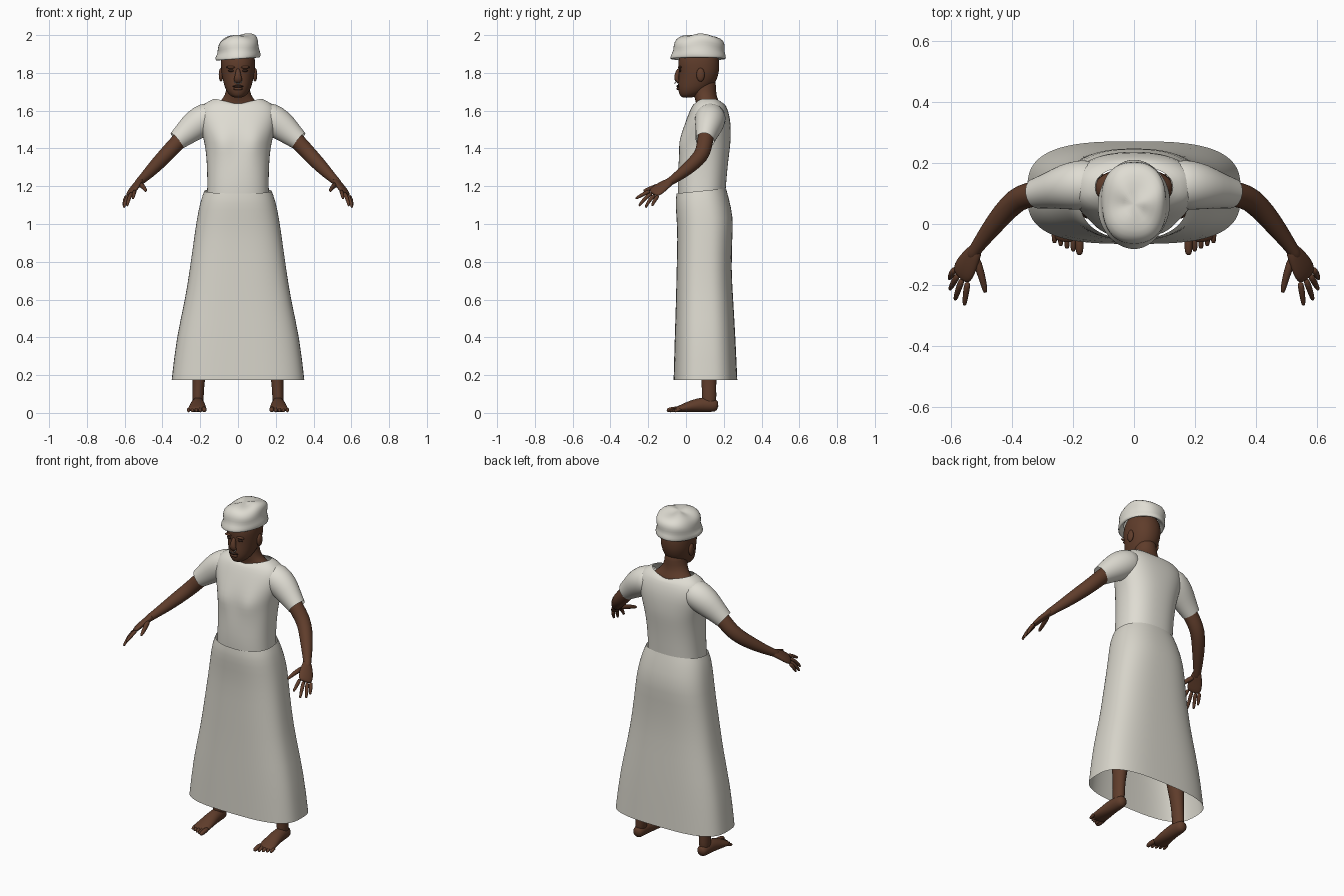
import bpy, bmesh, math
from mathutils import Vector


def material(name, rgb):
    m = bpy.data.materials.new(name)
    m.diffuse_color = (*rgb, 1)
    return m


SHIRT = material("white_cloth", (0.74, 0.72, 0.65))
SKIRT = material("skirt_cloth", (0.68, 0.66, 0.59))
SKIN = material("brown_skin", (0.115, 0.046, 0.024))
DARK = material("dark_brown", (0.03, 0.014, 0.009))


def skin_rings(name, rings, mat, cap_start=True, cap_end=True, subsurf=1, deform=None):
    """Bridge a list of equal vertex rings into one smooth surface."""
    bm = bmesh.new()
    rows = [[bm.verts.new(p) for p in ring] for ring in rings]
    n = len(rows[0])
    for a, b in zip(rows, rows[1:]):
        for i in range(n):
            bm.faces.new((a[i], a[(i + 1) % n], b[(i + 1) % n], b[i]))
    if cap_start:
        bm.faces.new(rows[0][::-1])
    if cap_end:
        bm.faces.new(rows[-1])
    if deform:
        for v in bm.verts:
            deform(v.co)
    bmesh.ops.recalc_face_normals(bm, faces=bm.faces)
    me = bpy.data.meshes.new(name)
    bm.to_mesh(me)
    bm.free()
    me.materials.append(mat)
    me.shade_smooth()
    ob = bpy.data.objects.new(name, me)
    bpy.context.collection.objects.link(ob)
    if subsurf:
        ob.modifiers.new("smooth", 'SUBSURF').levels = subsurf
        ob.modifiers["smooth"].render_levels = subsurf
    return ob


def spow(v, e):
    return math.copysign(abs(v) ** e, v)


def loft(name, levels, mat, seg=32, cx=0, **kw):
    """levels: (z, half width, front y, back y, superellipse power)."""
    rings = []
    for z, rx, yf, yb, n in levels:
        ring = []
        for i in range(seg):
            t = 2 * math.pi * i / seg
            ring.append((cx + rx * spow(math.cos(t), 2 / n),
                         (yf + yb) / 2 + (yb - yf) / 2 * spow(math.sin(t), 2 / n), z))
        rings.append(ring)
    return skin_rings(name, rings, mat, **kw)


def tube(name, path, mat, s=1, side=(0, 1, 0), seg=14, round_end=True, **kw):
    """path: (x, y, z, radius along side, radius across); s mirrors in x."""
    pts = [Vector(p[:3]) for p in path]
    rad = [p[3:] if len(p) == 5 else (p[3], p[3]) for p in path]
    if round_end:
        d = (pts[-1] - pts[-2]).normalized()
        a, b = rad[-1]
        pts.append(pts[-1] + d * min(a, b) * 0.8)
        rad.append((a * 0.55, b * 0.55))
    rings = []
    for i, p in enumerate(pts):
        d = (pts[min(i + 1, len(pts) - 1)] - pts[max(i - 1, 0)]).normalized()
        u = Vector(side)
        u = (u - d * u.dot(d)).normalized()
        w = d.cross(u)
        ring = []
        for k in range(seg):
            t = 2 * math.pi * k / seg
            q = p + u * rad[i][0] * math.cos(t) + w * rad[i][1] * math.sin(t)
            ring.append((q.x * s, q.y, q.z))
        rings.append(ring)
    return skin_rings(name, rings, mat, **kw)


def ball(name, centre, size, mat):
    bm = bmesh.new()
    bmesh.ops.create_uvsphere(bm, u_segments=16, v_segments=10, radius=1)
    for v in bm.verts:
        v.co = Vector(centre) + Vector([a * b for a, b in zip(v.co, size)])
    me = bpy.data.meshes.new(name)
    bm.to_mesh(me)
    bm.free()
    me.materials.append(mat)
    me.shade_smooth()
    bpy.context.collection.objects.link(bpy.data.objects.new(name, me))


# Long skirt, open at waist and hem, slightly higher at the back
def skirt_shape(c):
    if c.z > 1.1:
        c.z += 0.1 * (c.y - 0.08)


loft("skirt", [(1.175, .178, -.05, .212, 2.3), (1.13, .197, -.057, .225, 2.4),
               (1.03, .218, -.05, .252, 2.5), (.93, .232, -.045, .245, 2.6),
               (.76, .256, -.05, .24, 2.7), (.6, .28, -.053, .25, 2.8),
               (.4, .327, -.06, .262, 2.9), (.175, .352, -.066, .272, 3)],
     SKIRT, seg=40, cap_start=False, cap_end=False, deform=skirt_shape)


# Shirt body with bust shaping and a scooped neckline
def shirt_shape(c):
    if c.y < 0.06:
        for bx in (-.085, .085):
            c.y -= 0.026 * math.exp(-((c.x - bx) / .06) ** 2 - ((c.z - 1.43) / .06) ** 2)
    if c.z > 1.64:
        c.z -= 0.03 * max(0, 1 - abs(c.x) / .12)


loft("shirt", [(1.12, .165, -.04, .205, 2.4), (1.2, .163, -.046, .212, 2.4),
               (1.3, .164, -.042, .22, 2.4), (1.38, .17, -.03, .23, 2.4),
               (1.43, .178, -.022, .236, 2.4), (1.48, .192, -.018, .238, 2.4),
               (1.55, .208, 0, .236, 2.5), (1.605, .205, .022, .222, 2.5),
               (1.64, .178, .04, .205, 2.4), (1.663, .128, .052, .19, 2.2)],
     SHIRT, cap_start=False, cap_end=False, deform=shirt_shape)

# Neck and upper chest, head
loft("neck", [(1.58, .15, .05, .19, 2), (1.625, .127, .053, .187, 2), (1.65, .095, .052, .175, 2),
              (1.68, .068, .04, .16, 2), (1.73, .06, .03, .16, 2), (1.78, .06, .03, .155, 2)],
     SKIN, seg=24)
loft("head", [(1.668, .022, -.022, .03, 2), (1.682, .046, -.034, .075, 2), (1.71, .066, -.043, .12, 2.1),
              (1.75, .078, -.042, .16, 2.1), (1.80, .088, -.037, .174, 2.2), (1.82, .089, -.04, .176, 2.2),
              (1.86, .092, -.043, .178, 2.2), (1.91, .085, -.03, .165, 2), (1.95, .05, .01, .12, 2)],
     SKIN, seg=28)

# Face details
tube("nose", [(0, -.035, 1.825, .01), (0, -.046, 1.795, .014), (0, -.052, 1.768, .023, .015),
              (0, -.04, 1.752, .02, .01)], SKIN, side=(1, 0, 0))
ball("upper_lip", (0, -.041, 1.729, ), (.028, .010, .007), DARK)
ball("lower_lip", (0, -.039, 1.716), (.025, .011, .008), SKIN)
tube("nose_ring", [(.022 * math.cos(a), -.052 - .008 * math.sin(-a), 1.757 + .014 * math.sin(a), .0025)
                   for a in [math.pi + i * math.pi / 6 for i in range(7)]], SHIRT, side=(0, 1, 0), seg=6)
for s in (-1, 1):
    ball("eye", (s * .036, -.031, 1.812), (.016, .007, .007), DARK)
    ball("brow", (s * .038, -.033, 1.83), (.026, .010, .007), SKIN)
    ball("ear", (s * .09, .077, 1.79), (.012, .022, .036), SKIN)


# Soft folded hat, tilted to one side
def hat_shape(c):
    t = math.atan2(c.y - .065, c.x)
    k = 1 + .045 * math.sin(2 * t + 55 * (c.z - 1.87))
    c.x *= k
    if c.z > 1.9:
        c.z += .13 * c.x + .006 * math.sin(3 * t + 1)
    else:
        c.z += .07 * c.x


loft("hat", [(1.895, .088, -.045, .172, 2), (1.873, .108, -.075, .2, 2), (1.872, .117, -.085, .212, 2),
             (1.893, .117, -.082, .212, 2), (1.915, .106, -.066, .202, 2.2), (1.945, .111, -.067, .207, 2.3),
             (1.975, .104, -.055, .2, 2.3), (1.996, .075, -.025, .165, 2.2), (1.999, .03, .03, .1, 2)],
     SHIRT, cap_start=False, deform=hat_shape)

SPREAD = (.045, .05, -.025)  # direction across the knuckles
for s in (-1, 1):
    # Short sleeve and arm
    tube("sleeve", [(.10, .13, 1.575, .075), (.17, .13, 1.562, .085), (.225, .122, 1.525, .076, .082),
                    (.275, .11, 1.482, .06, .066), (.322, .10, 1.442, .05, .053)], SHIRT, s, seg=20,
         round_end=False, cap_end=False)
    tube("arm", [(.2, .125, 1.545, .05), (.29, .105, 1.465, .043), (.345, .096, 1.405, .043),
                 (.385, .082, 1.362, .041), (.43, .035, 1.315, .038), (.475, -.022, 1.268, .031),
                 (.517, -.078, 1.228, .022), (.53, -.1, 1.215, .022)], SKIN, s)
    # Palm, fingers and thumb
    tube("palm", [(.512, -.072, 1.233, .021, .019), (.532, -.105, 1.212, .033, .018),
                  (.552, -.14, 1.188, .043, .017), (.566, -.168, 1.166, .042, .014)],
         SKIN, s, side=SPREAD)
    fingers = [((.545, -.187, 1.177), (.552, -.226, 1.158), (.556, -.262, 1.137)),
               ((.562, -.176, 1.166), (.578, -.218, 1.137), (.586, -.245, 1.1)),
               ((.575, -.162, 1.157), (.594, -.194, 1.127), (.603, -.212, 1.092)),
               ((.587, -.145, 1.153), (.6, -.165, 1.128), (.605, -.178, 1.1))]
    for f in fingers:
        tube("finger", [(*p, r) for p, r in zip(f, (.0125, .011, .008))], SKIN, s, side=SPREAD, seg=8)
    tube("thumb", [(.522, -.105, 1.212, .017), (.505, -.155, 1.2, .014), (.495, -.19, 1.188, .012),
                   (.489, -.219, 1.177, .009)], SKIN, s, side=(0, 0, 1), seg=8)
    # Leg, foot and toes
    tube("leg", [(.10, .09, 1.0, .085), (.14, .09, .8, .08), (.17, .095, .55, .058), (.19, .12, .38, .06),
                 (.205, .12, .22, .043, .036), (.21, .122, .13, .038, .03), (.213, .122, .05, .042, .032)],
         SKIN, s)
    tube("foot", [(.213, .172, .035, .024, .026), (.213, .145, .04, .034, .036), (.213, .09, .045, .037, .042),
                  (.214, .03, .035, .044, .033), (.216, -.02, .024, .05, .022),
                  (.217, -.048, .018, .05, .015)], SKIN, s, side=(1, 0, 0))
    for i in range(5):
        x, tip = .179 + .0205 * i, -.092 + .009 * i
        r = .015 if i == 0 else .0105
        tube("toe", [(x, -.03, .022, r), (x, tip + .025, .019, r), (x, tip, r, r * .9)],
             SKIN, s, side=(1, 0, 0), seg=8)
